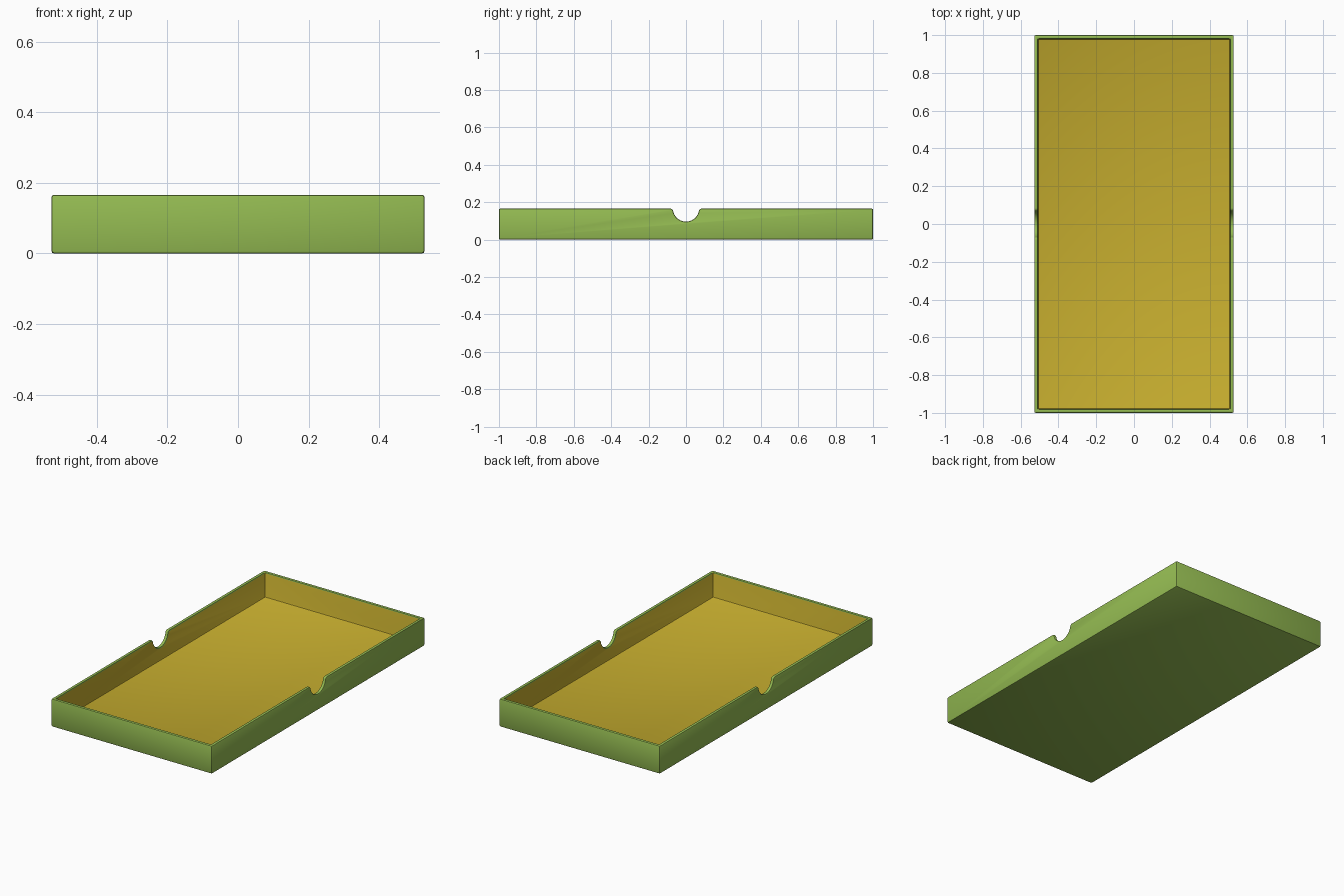
import bpy, bmesh, math

if "Cube" in bpy.data.objects:
    bpy.data.objects.remove(bpy.data.objects["Cube"], do_unlink=True)

HALF_X, HALF_Y, HEIGHT = 0.528, 1.0, 0.166
WALL, FLOOR, BEVEL = 0.02, 0.018, 0.007
NOTCH_R, LIP_R = 0.07, 0.016


def material(name, rgb):
    mat = bpy.data.materials.new(name)
    mat.use_nodes = True
    mat.diffuse_color = (*rgb, 1)
    mat.node_tree.nodes["Principled BSDF"].inputs["Base Color"].default_value = (*rgb, 1)
    return mat


def prism(name, profile, half_x):
    """Extrude a (y, z) outline along x, centred on x = 0."""
    bm = bmesh.new()
    face = bm.faces.new([bm.verts.new((-half_x, y, z)) for y, z in profile])
    moved = bmesh.ops.extrude_face_region(bm, geom=[face])["geom"]
    verts = [v for v in moved if isinstance(v, bmesh.types.BMVert)]
    bmesh.ops.translate(bm, verts=verts, vec=(2 * half_x, 0, 0))
    bmesh.ops.recalc_face_normals(bm, faces=bm.faces)
    mesh = bpy.data.meshes.new(name)
    bm.to_mesh(mesh)
    bm.free()
    obj = bpy.data.objects.new(name, mesh)
    bpy.context.collection.objects.link(obj)
    return obj


def box(name, half_x, half_y, low, high):
    return prism(name, [(-half_y, low), (half_y, low), (half_y, high), (-half_y, high)], half_x)


def notch_profile():
    """Half-round thumb notch with softened lips."""
    lip_z = HEIGHT - LIP_R
    lip_y = math.sqrt((NOTCH_R + LIP_R) ** 2 - LIP_R ** 2)
    tilt = math.asin(LIP_R / (NOTCH_R + LIP_R))
    side = [(lip_y, HEIGHT + 0.1)]
    for i in range(5):
        a = math.pi / 2 + (math.pi / 2 - tilt) * i / 4
        side.append((lip_y + LIP_R * math.cos(a), lip_z + LIP_R * math.sin(a)))
    sweep = math.pi - 2 * tilt
    arc = [-tilt - sweep * i / 18 for i in range(1, 18)]
    bowl = [(NOTCH_R * math.cos(a), HEIGHT + NOTCH_R * math.sin(a)) for a in arc]
    return side + bowl + [(-y, z) for y, z in reversed(side)]


# Tray body, hollowed and notched on both long sides
tray = box("tray", HALF_X, HALF_Y, 0, HEIGHT)
cavity = box("cavity_cutter", HALF_X - WALL, HALF_Y - WALL, FLOOR, HEIGHT + 0.2)
notch = prism("notch_cutter", notch_profile(), HALF_X + 0.2)
for cutter in (cavity, notch):
    mod = tray.modifiers.new(cutter.name, "BOOLEAN")
    mod.operation, mod.solver, mod.object = "DIFFERENCE", "EXACT", cutter
bevel = tray.modifiers.new("soft_edges", "BEVEL")
bevel.width, bevel.segments = BEVEL, 2
bevel.limit_method, bevel.angle_limit = "ANGLE", math.radians(30)
bevel.use_clamp_overlap = False

bpy.context.view_layer.update()
evaluated = tray.evaluated_get(bpy.context.evaluated_depsgraph_get())
solid = bpy.data.meshes.new_from_object(evaluated)
tray.modifiers.clear()
tray.data = solid
for cutter in (cavity, notch):
    bpy.data.objects.remove(cutter, do_unlink=True)

# Green shell, gold lining
solid.materials.clear()
solid.materials.append(material("leaf green", (0.296, 0.497, 0.084)))
solid.materials.append(material("gold lining", (0.571, 0.423, 0.028)))
for face in solid.polygons:
    x, y, z = face.center
    inside = abs(x) < HALF_X - WALL + 0.001 and abs(y) < HALF_Y - WALL + 0.001
    face.material_index = int(inside and FLOOR - 0.002 < z < HEIGHT - 0.001)

bpy.ops.object.select_all(action="DESELECT")
tray.select_set(True)
bpy.context.view_layer.objects.active = tray
bpy.ops.object.shade_smooth_by_angle(angle=math.radians(30))
